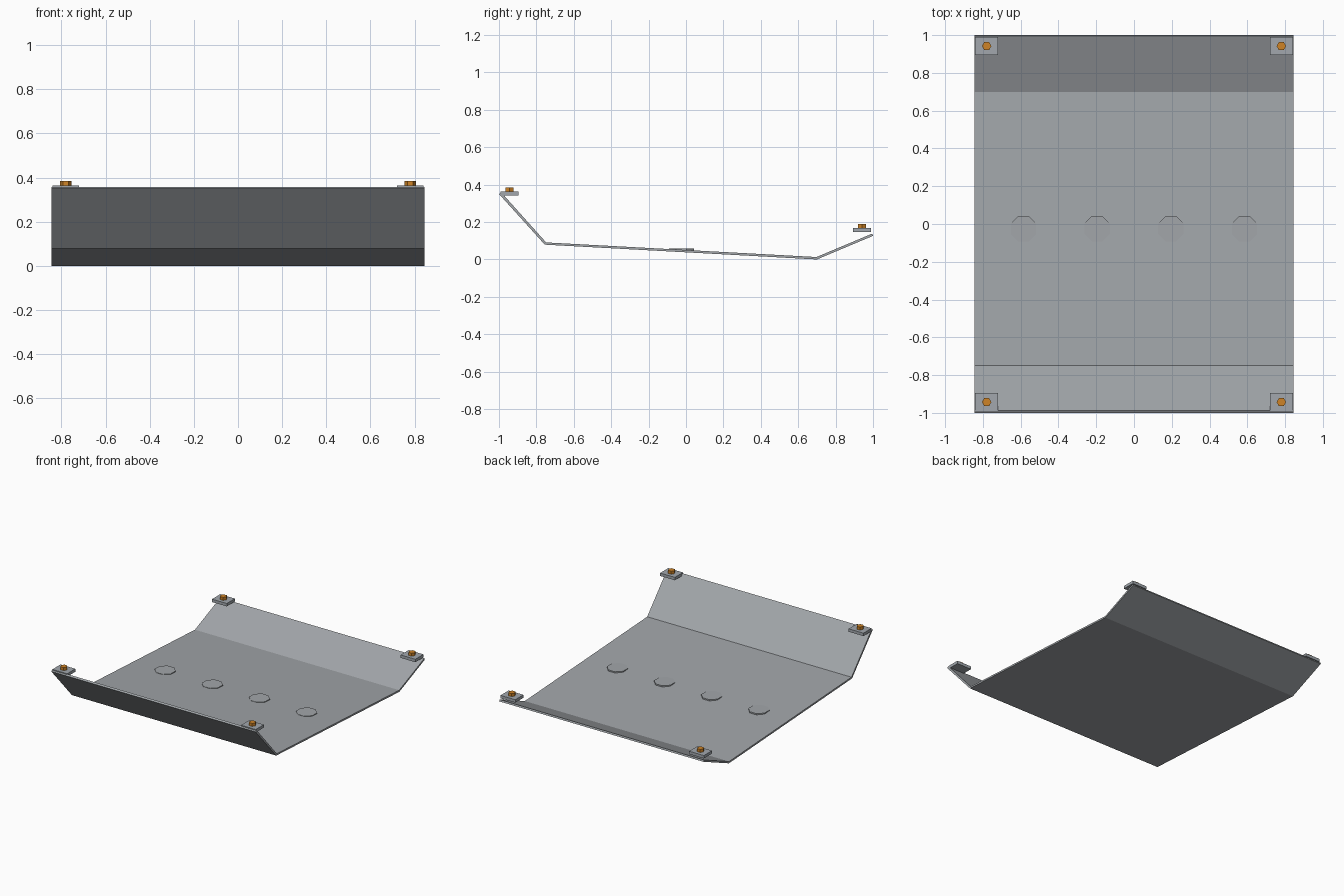
import bpy, bmesh, math

cube = bpy.data.objects.get("Cube")
if cube:
    bpy.data.objects.remove(cube, do_unlink=True)


def material(name, rgb):
    m = bpy.data.materials.new(name)
    m.use_nodes = True
    m.diffuse_color = (*rgb, 1)
    m.node_tree.nodes["Principled BSDF"].inputs["Base Color"].default_value = (*rgb, 1)
    return m


steel = material("plate steel", (0.36, 0.38, 0.40))
bracket_steel = material("bracket steel", (0.36, 0.39, 0.42))
copper = material("orange bolt", (0.62, 0.23, 0.02))


def finish(bm, name, mat):
    bmesh.ops.recalc_face_normals(bm, faces=bm.faces)
    mesh = bpy.data.meshes.new(name)
    bm.to_mesh(mesh)
    bm.free()
    mesh.materials.append(mat)
    obj = bpy.data.objects.new(name, mesh)
    bpy.context.collection.objects.link(obj)
    return obj


def prism(name, sides, radius, turn, location, height, mat):
    bm = bmesh.new()
    bmesh.ops.create_cone(bm, cap_ends=True, segments=sides, radius1=radius,
                          radius2=radius, depth=height)
    obj = finish(bm, name, mat)
    obj.location = location
    obj.rotation_euler.z = turn
    return obj


# Folded plate: side strips between outer and inner profile, extruded along x
half_width = 0.845
outer = [(-1, 0.350), (-0.755, 0.079), (0.70, 0), (1, 0.126)]
inner = [(-0.987, 0.358), (-0.748, 0.091), (0.698, 0.013), (0.995, 0.138)]
bm = bmesh.new()
rows = [[[bm.verts.new((s * half_width, y, z)) for y, z in line]
         for line in (outer, inner)] for s in (-1, 1)]
(lo, li), (ro, ri) = rows
for i in range(len(outer) - 1):
    j = i + 1
    for a, b in ((lo, li), (ro, ri), (lo, ro), (li, ri)):
        bm.faces.new((a[i], a[j], b[j], b[i]))
for end in (0, -1):
    bm.faces.new((lo[end], li[end], ri[end], ro[end]))
finish(bm, "folded_plate", steel)

# Row of octagonal drain covers
for n in range(4):
    prism(f"drain_cover_{n + 1}", 8, 0.0725, math.pi / 8,
          (-0.585 + 0.39 * n, -0.025, 0.051), 0.014, steel)

# Corner brackets, each with a hexagonal bolt
for end, y, z in (("front", -0.943, 0.352), ("back", 0.942, 0.157)):
    for side, x in (("right", -0.78), ("left", 0.78)):
        bm = bmesh.new()
        bmesh.ops.create_cube(bm, size=1)
        bmesh.ops.scale(bm, vec=(0.122, 0.096, 0.022), verts=bm.verts)
        finish(bm, f"{end}_{side}_bracket", bracket_steel).location = (x, y, z)
        prism(f"{end}_{side}_bolt", 6, 0.025, math.pi / 6,
              (x, y, z + 0.019), 0.028, copper)
